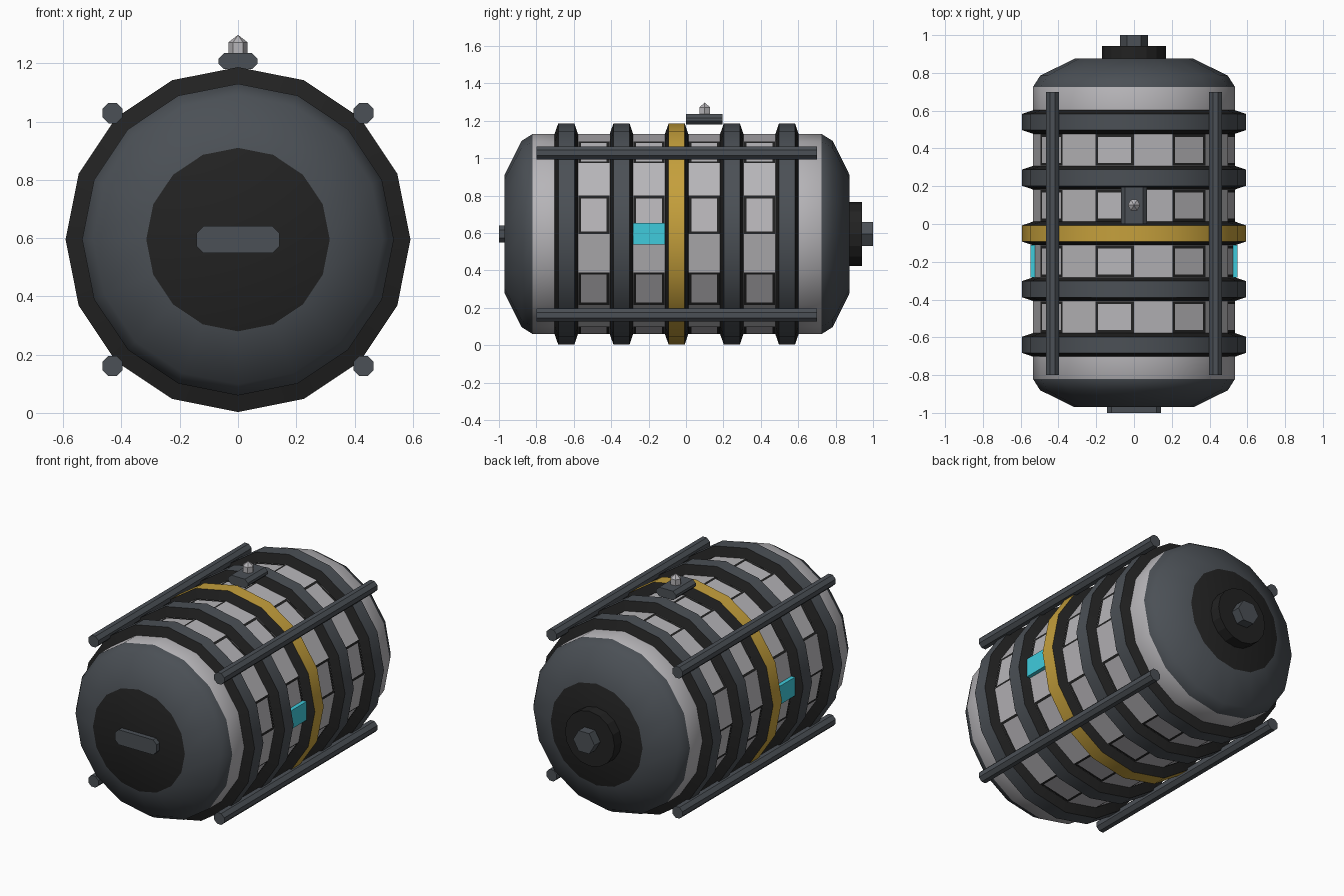
import bpy, bmesh, math

if "Cube" in bpy.data.objects:
    bpy.data.objects.remove(bpy.data.objects["Cube"])

CZ = 0.595      # height of the drum axis
SIDES = 16


def material(name, rgb):
    m = bpy.data.materials.new(name)
    m.diffuse_color = (*rgb, 1)
    m.use_nodes = True
    m.node_tree.nodes["Principled BSDF"].inputs["Base Color"].default_value = m.diffuse_color
    return m


LIGHT = material("light_grey", (0.47, 0.46, 0.48))
SLATE = material("slate_grey", (0.07, 0.08, 0.092))
BLACK = material("black", (0.016, 0.016, 0.016))
GOLD = material("gold", (0.56, 0.35, 0.045))
CYAN = material("cyan", (0.05, 0.6, 0.72))


def finish(name, bm, mats, smooth=None):
    bmesh.ops.recalc_face_normals(bm, faces=bm.faces)
    me = bpy.data.meshes.new(name)
    bm.to_mesh(me)
    bm.free()
    for m in mats:
        me.materials.append(m)
    ob = bpy.data.objects.new(name, me)
    bpy.context.collection.objects.link(ob)
    if smooth:
        me.shade_smooth()
        me.set_sharp_from_angle(angle=math.radians(smooth))
    return ob


def lathe(bm, profile, mats, closed=False, sides=SIDES):
    """Spin (y, radius) points around the drum axis; returns faces per segment."""
    loops = []
    for y, r in profile:
        loops.append([bm.verts.new((r * math.cos(k * math.tau / sides), y,
                                    CZ + r * math.sin(k * math.tau / sides)))
                      for k in range(sides)])
    segments = []
    n = len(profile)
    for i in range(n if closed else n - 1):
        a, b = loops[i], loops[(i + 1) % n]
        seg = []
        for k in range(sides):
            j = (k + 1) % sides
            f = bm.faces.new((a[k], a[j], b[j], b[k]))
            f.material_index = mats[i]
            seg.append(f)
        segments.append(seg)
    return segments, loops


def chamfered_bar(name, mat, x, z, w, h, c, y0, y1):
    """Prism along y with a corner-cut rectangular section."""
    bm = bmesh.new()
    a, b = w / 2, h / 2
    pts = [(a, c - b), (a, b - c), (a - c, b), (c - a, b),
           (-a, b - c), (-a, c - b), (c - a, -b), (a - c, -b)]
    f = bm.faces.new([bm.verts.new((x + p, y0, z + q)) for p, q in pts])
    ext = bmesh.ops.extrude_face_region(bm, geom=[f])
    for v in ext["geom"]:
        if isinstance(v, bmesh.types.BMVert):
            v.co.y = y1
    return finish(name, bm, [mat])


# Drum body with domed ends; the bays between the bands are split off
RINGS = [-0.64, -0.345, -0.05, 0.245, 0.54]
HALF = 0.064
R = 0.535
profile = [(-0.97, 0.315), (-0.88, 0.497), (-0.82, R)]
for y in RINGS:
    profile += [(y - HALF, R), (y + HALF, R)]
profile += [(0.725, R), (0.785, 0.497), (0.875, 0.315)]
mats = [1, 1] + [0] * (len(profile) - 5) + [1, 1]
bm = bmesh.new()
segs, loops = lathe(bm, profile, mats)
for loop in (loops[0], loops[-1]):
    bm.faces.new(loop).material_index = 2
bays = [segs[i] for i in (4, 6, 8, 10)]
flat = bm.faces.layers.int.new("flat_bay")
bays = []
bm.faces.ensure_lookup_table()
for f in bm.faces:
    c = f.calc_center_median()
    for a, b in zip(RINGS, RINGS[1:]):
        if len(f.verts) == 4 and abs(c.y - (a + b) / 2) < 0.01:
            f[flat] = 1
            bays.append(f)
# Every second bay panel carries a black frame
framed = [f for f in bays if int(math.degrees(math.atan2(
    f.calc_center_median().z - CZ, f.calc_center_median().x)) % 360 / 22.5) % 2 == 0]
bm.normal_update()
rim = bmesh.ops.inset_individual(bm, faces=framed, thickness=0.021, depth=0)["faces"]
for f in rim:
    f.material_index = 2
    f[flat] = 1
body = finish("drum_body", bm, [LIGHT, SLATE, BLACK], smooth=35)
for p, d in zip(body.data.polygons, body.data.attributes["flat_bay"].data):
    if d.value:
        p.use_smooth = False

# Bands with bevelled black sides
for i, y in enumerate(RINGS):
    bm = bmesh.new()
    lathe(bm, [(y - HALF, 0.53), (y - 0.043, 0.592), (y + 0.043, 0.592), (y + HALF, 0.53)],
          [1, 0, 1, 1], closed=True)
    mid = i == 2
    finish("centre_band" if mid else f"band_{i}", bm,
           [GOLD if mid else SLATE, BLACK], smooth=30)

# Side rails
for sx in (-1, 1):
    for sz in (-1, 1):
        chamfered_bar("side_rail", SLATE, sx * 0.431, CZ + sz * 0.434,
                      0.07, 0.07, 0.021, -0.8, 0.7)

# Front handle and top valve plate
chamfered_bar("front_handle", SLATE, 0, CZ, 0.285, 0.093, 0.024, -1.0, -0.96)
chamfered_bar("valve_plate", SLATE, 0, 1.208, 0.135, 0.056, 0.02, 0.0, 0.195)

# Rear flange and hexagonal plug
for name, mat, r, y0, y1, n in (("rear_flange", BLACK, 0.17, 0.87, 0.942, 16),
                                ("rear_plug", SLATE, 0.073, 0.94, 1.0, 6)):
    bm = bmesh.new()
    _, loops = lathe(bm, [(y0, r), (y1, r)], [0], sides=n)
    for loop in loops:
        bm.faces.new(loop)
    finish(name, bm, [mat])

# Valve stem with pointed tip
for name, r2, z0, z1 in (("valve_stem", 0.033, 1.23, 1.272), ("valve_tip", 0, 1.272, 1.298)):
    bpy.ops.mesh.primitive_cone_add(vertices=6, radius1=0.033, radius2=r2, depth=z1 - z0,
                                    location=(0, 0.1, (z0 + z1) / 2),
                                    rotation=(0, 0, math.pi / 6))
    bpy.context.object.name = name
    bpy.context.object.data.materials.append(LIGHT)

# Side indicator lights
for sx in (-1, 1):
    bpy.ops.mesh.primitive_cube_add(size=1, location=(sx * 0.53, -0.198, 0.597))
    ob = bpy.context.object
    ob.name = "indicator_light"
    ob.scale = (0.035, 0.172, 0.115)
    ob.data.materials.append(CYAN)
